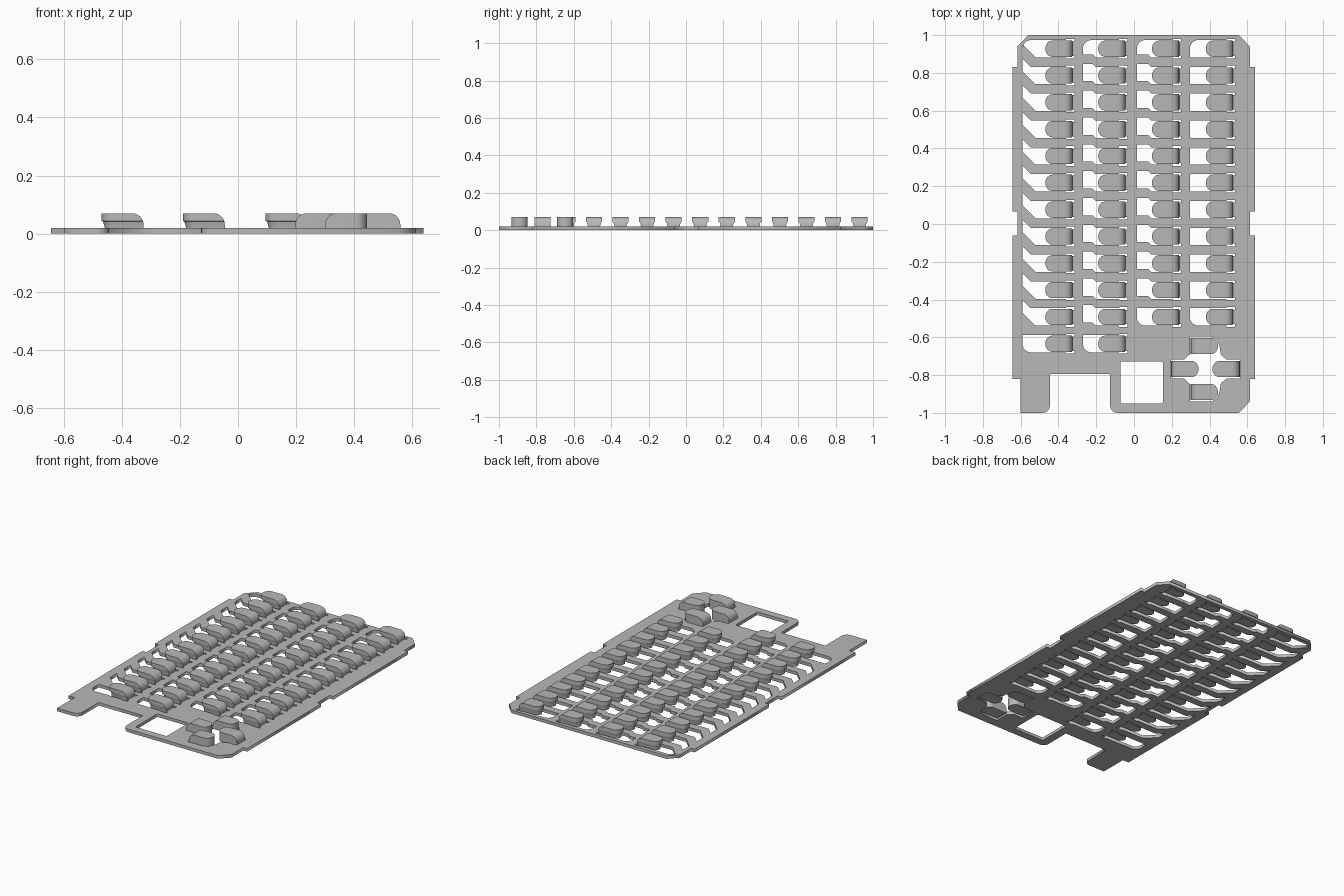
import bpy, bmesh, math
from math import sin, cos, pi

if "Cube" in bpy.data.objects:
    bpy.data.objects.remove(bpy.data.objects["Cube"], do_unlink=True)

grey = bpy.data.materials.new("light_grey")
grey.use_nodes = True
GREY = (0.48, 0.48, 0.48, 1)
grey.diffuse_color = GREY
grey.node_tree.nodes["Principled BSDF"].inputs["Base Color"].default_value = GREY

PITCH = 0.142          # spacing between key rows
TOP_Y = 0.928
THICK = 0.02
HALF = 0.043           # half width of a key
COLUMNS = [            # key tip x, slot left x, rows, top shift, bottom shift, knee
    (-0.47, -0.59, 12, 0.043, 0.069, 0.0),
    (-0.19, -0.27, 12, 0.016, 0.016, 0.05),
    (0.095, 0.015, 11, 0.016, 0.016, 0.06),
    (0.38, 0.296, 11, 0.0, 0.0, 0.05),
]


def arc(cx, cy, r, start, end, n=6):
    """Points on an arc, angles in degrees."""
    step = math.radians(end - start) / n
    a0 = math.radians(start)
    return [(cx + r * cos(a0 + i * step), cy + r * sin(a0 + i * step)) for i in range(n + 1)]


def rounded_rect(x0, x1, y0, y1, r):
    return (arc(x1 - r, y1 - r, r, 0, 90) + arc(x0 + r, y1 - r, r, 90, 180)
            + arc(x0 + r, y0 + r, r, 180, 270) + arc(x1 - r, y0 + r, r, 270, 360))


def slot(tip, left, y, top, bottom, knee, first, last):
    """Slot around a key, with relief cuts beside its hinge."""
    h, r = HALF + 0.003, 0.045
    hinge = tip + 0.11
    half = [(hinge, h), (hinge, h + 0.006), (tip + 0.155, h + 0.006),
            (tip + 0.155, h - 0.008), (tip + 0.14, h - 0.008)]
    pts = half + [(px, -py) for px, py in reversed(half)]
    if last:
        pts += arc(left + r, r - h, r, 270, 180)
    else:
        pts += [(left + knee + bottom, -h), (left + knee, bottom - h), (left, bottom - h)]
    if first:
        pts += arc(left + r, h - r, r, 180, 90)
    elif last:
        pts += [(left, h)]
    else:
        pts += [(left, h + top), (left + knee, h + top), (left + knee + top, h)]
    # drop repeated points
    out = []
    for p in pts:
        if not out or math.dist(p, out[-1]) > 1e-5:
            out.append(p)
    return [(px, py + y) for px, py in out]


# Plate outline with side flanges, corner chamfers and front notch
outline = [(-0.56, 1), (-0.617, 0.94), (-0.617, 0.83), (-0.644, 0.83), (-0.644, 0.065),
           (-0.617, 0.065), (-0.617, -0.06), (-0.644, -0.06), (-0.644, -0.82),
           (-0.6, -0.82), (-0.6, -1)]
outline += arc(-0.485, -0.96, 0.04, -90, 0)
outline += [(-0.445, -0.795), (-0.127, -0.795)]
outline += arc(-0.087, -0.96, 0.04, 180, 270)
outline += [(0.555, -1), (0.613, -0.94), (0.613, -0.82), (0.64, -0.82), (0.64, -0.06),
            (0.613, -0.06), (0.613, 0.065), (0.64, 0.065), (0.64, 0.83),
            (0.613, 0.83), (0.613, 0.94), (0.555, 1)]
loops = [outline, rounded_rect(-0.072, 0.153, -0.95, -0.727, 0.01)]

# Slots for the key grid
for tip, left, rows, top, bottom, knee in COLUMNS:
    for row in range(rows):
        loops.append(slot(tip, left, TOP_Y - row * PITCH, top, bottom, knee,
                          row == 0, row == rows - 1))

# Cross-shaped opening for the direction keys
PAD_Y = -0.768
cross = [(0.197, 0.05), (0.265, 0.05), (0.297, 0.08), (0.297, 0.172), (0.41, 0.172),
         (0.44, 0.155), (0.453, 0.12), (0.46, 0.075), (0.49, 0.05), (0.562, 0.05)]
loops.append([(x, PAD_Y + y) for x, y in cross] + [(x, PAD_Y - y) for x, y in reversed(cross)])

curve = bpy.data.curves.new("plate", 'CURVE')
curve.dimensions = '2D'
curve.fill_mode = 'BOTH'
curve.extrude = THICK / 2
for pts in loops:
    spline = curve.splines.new('POLY')
    spline.points.add(len(pts) - 1)
    for p, (x, y) in zip(spline.points, pts):
        p.co = (x, y, 0, 1)
    spline.use_cyclic_u = True
curve.materials.append(grey)
plate = bpy.data.objects.new("plate", curve)
plate.location.z = THICK / 2
bpy.context.collection.objects.link(plate)
bpy.context.view_layer.objects.active = plate
plate.select_set(True)
bpy.ops.object.convert(target='MESH')
plate.select_set(False)


def key_mesh(name, undercut):
    """Key with a rounded tip at x = 0 and a bent hinge end at x = 0.145."""
    layers = [(0.008, undercut), (0.02, undercut), (0.041, undercut * 0.5), (0.044, 0)]
    layers += [(0.03 + 0.04 * sin(a * pi / 2), 0) for a in (0.4, 0.55, 0.7, 0.85, 1)]
    bm = bmesh.new()
    rings = []
    for z, inset in layers:
        t = max(0, (z - 0.03) / 0.04)
        end = 0.105 + 0.04 * math.sqrt(max(0, 1 - t * t))
        w = HALF - inset
        pts = [(end, -w), (end, w)]
        pts += [(inset + 0.038 * (1 - sin(a)), w * cos(a))
                for a in (i * pi / 12 for i in range(13))]
        rings.append([bm.verts.new((x, y, z)) for x, y in pts])
    for low, high in zip(rings, rings[1:]):
        n = len(low)
        for i in range(n):
            j = (i + 1) % n
            bm.faces.new((low[i], low[j], high[j], high[i]))
    bm.faces.new(rings[-1])
    bm.faces.new(list(reversed(rings[0])))
    bmesh.ops.recalc_face_normals(bm, faces=bm.faces)
    mesh = bpy.data.meshes.new(name)
    bm.to_mesh(mesh)
    bm.free()
    mesh.materials.append(grey)
    return mesh


def place(name, mesh, x, y, turn=0):
    ob = bpy.data.objects.new(name, mesh)
    ob.location = (x, y, 0)
    ob.rotation_euler.z = turn
    bpy.context.collection.objects.link(ob)
    return ob


def smooth(ob):
    bpy.context.view_layer.objects.active = ob
    ob.select_set(True)
    bpy.ops.object.shade_smooth_by_angle(angle=math.radians(30))
    ob.select_set(False)


# Key grid
grid_key = key_mesh("grid_key", 0.011)
for c, (tip, _, rows, *_rest) in enumerate(COLUMNS):
    for row in range(rows):
        key = place(f"key_column_{c + 1}_row_{row + 1}", grid_key, tip, TOP_Y - row * PITCH)
        if c == row == 0:
            smooth(key)

# Direction keys
pad_key = key_mesh("pad_key", 0.0)
smooth(place("direction_key_right", pad_key, 0.415, PAD_Y))
place("direction_key_left", pad_key, 0.342, PAD_Y, pi)
place("direction_key_back", pad_key, 0.445, PAD_Y + 0.122, pi)
place("direction_key_front", pad_key, 0.445, PAD_Y - 0.122, pi)
